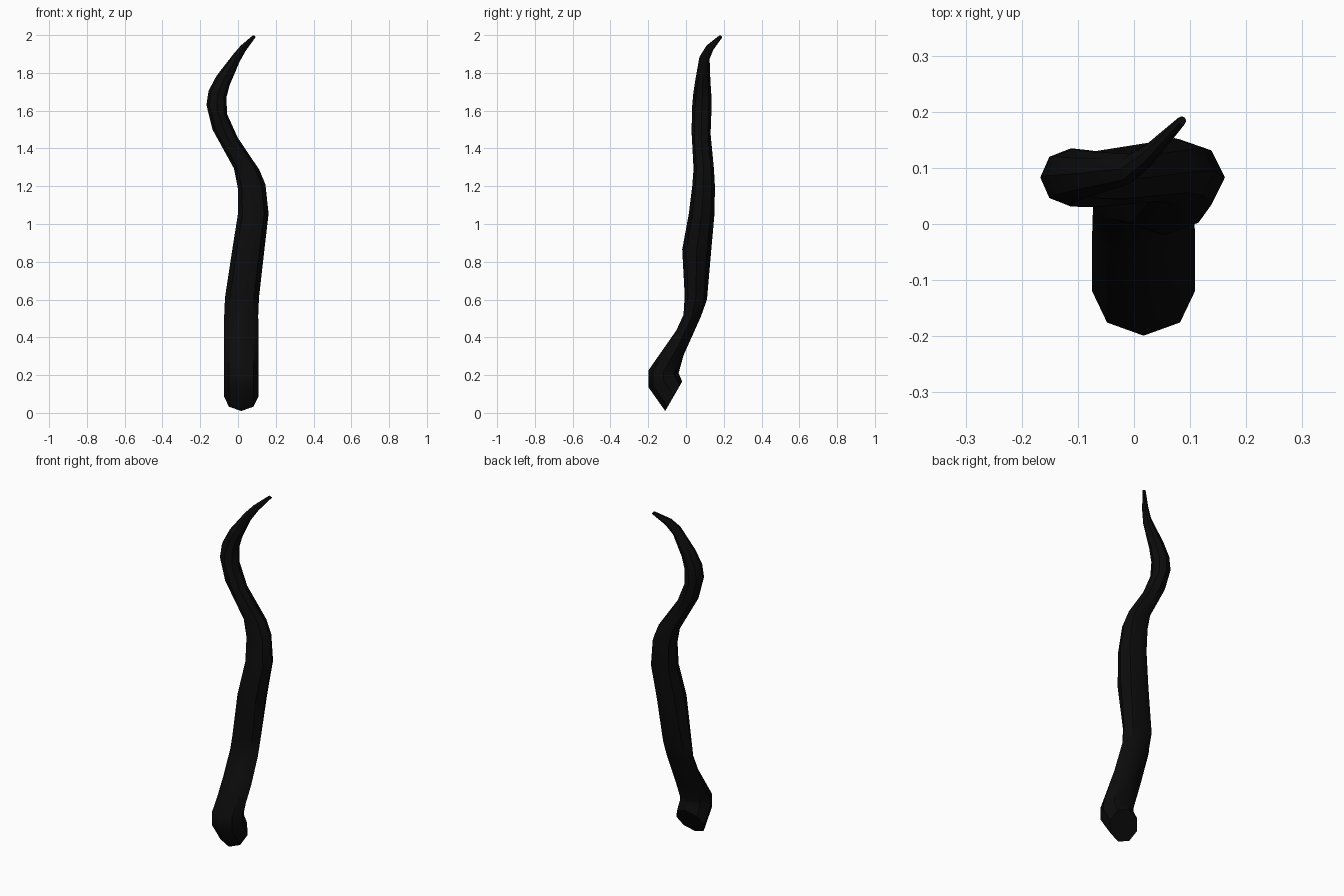
import bpy
import bmesh
from math import cos, sin, pi, radians
from mathutils import Vector

SIDES = 8

# Remove the default cube
default_cube = bpy.data.objects.get("Cube")
if default_cube:
    bpy.data.objects.remove(default_cube, do_unlink=True)


def make_material(name, colour):
    material = bpy.data.materials.new(name)
    material.use_nodes = True
    material.diffuse_color = colour
    shader = material.node_tree.nodes["Principled BSDF"]
    shader.inputs["Base Color"].default_value = colour
    return material


def add_ring(bm, centre, half_width, half_depth, side_tilt, depth_tilt):
    """One cross-section, leaning by the two tilts (height change at the rim)."""
    across = Vector((half_width, 0, side_tilt))
    along = Vector((0, half_depth, depth_tilt))
    ring = []
    for step in range(SIDES):
        angle = 2 * pi * step / SIDES
        point = Vector(centre) + across * cos(angle) + along * sin(angle)
        ring.append(bm.verts.new(point))
    return ring


def bridge(bm, lower, upper):
    for i in range(SIDES):
        j = (i + 1) % SIDES
        bm.faces.new((lower[i], lower[j], upper[j], upper[i]))


def build_tube(name, sections, material):
    """Loft a closed tapering tube through the sections."""
    bm = bmesh.new()
    rings = [add_ring(bm, *section) for section in sections]
    for lower, upper in zip(rings, rings[1:]):
        bridge(bm, lower, upper)
    bm.faces.new(rings[0])
    bm.faces.new(rings[-1])
    bmesh.ops.recalc_face_normals(bm, faces=bm.faces)

    mesh = bpy.data.meshes.new(name)
    bm.to_mesh(mesh)
    bm.free()
    mesh.materials.append(material)
    tube = bpy.data.objects.new(name, mesh)
    bpy.context.collection.objects.link(tube)

    bpy.ops.object.select_all(action='DESELECT')
    tube.select_set(True)
    bpy.context.view_layer.objects.active = tube
    bpy.ops.object.shade_smooth_by_angle(angle=radians(40))
    return tube


# Sections: centre, half width, half depth, side tilt, depth tilt
root = [
    ((.017, -.065, .088), .092, .045, 0, .078),
    ((.017, -.119, .173), .092, .08, 0, .037),
    ((.017, -.119, .218), .092, .08, 0, -.007),
    ((.017, -.032, .371), .092, .019, 0, -.066),
]
shaft = [
    ((.017, .033, .515), .09, .046, 0, -.005),
    ((.021, .052, .61), .09, .059, 0, -.01),
    ((.055, .057, .866), .085, .077, 0, 0),
    ((.081, .083, 1.055), .081, .068, 0, 0),
    ((.072, .093, 1.2), .073, .06, .01, 0),
    ((.046, .094, 1.29), .067, .054, -.003, 0),
]
curl = [
    ((-.068, .08, 1.478), .067, .05, -.022, 0),
    ((-.112, .083, 1.605), .055, .052, -.025, 0),
    ((-.109, .086, 1.686), .047, .048, -.019, 0),
    ((-.079, .089, 1.76), .035, .04, -.024, 0),
    ((-.008, .098, 1.879), .016, .027, -.021, -.005),
    ((.028, .125, 1.931), .013, .02, -.014, -.008),
    ((.085, .184, 1.993), .008, .008, -.004, -.005),
]

black = make_material("soft black", (.0035, .0035, .0035, 1))
build_tube("curved_tail", root + shaft + curl, black)
